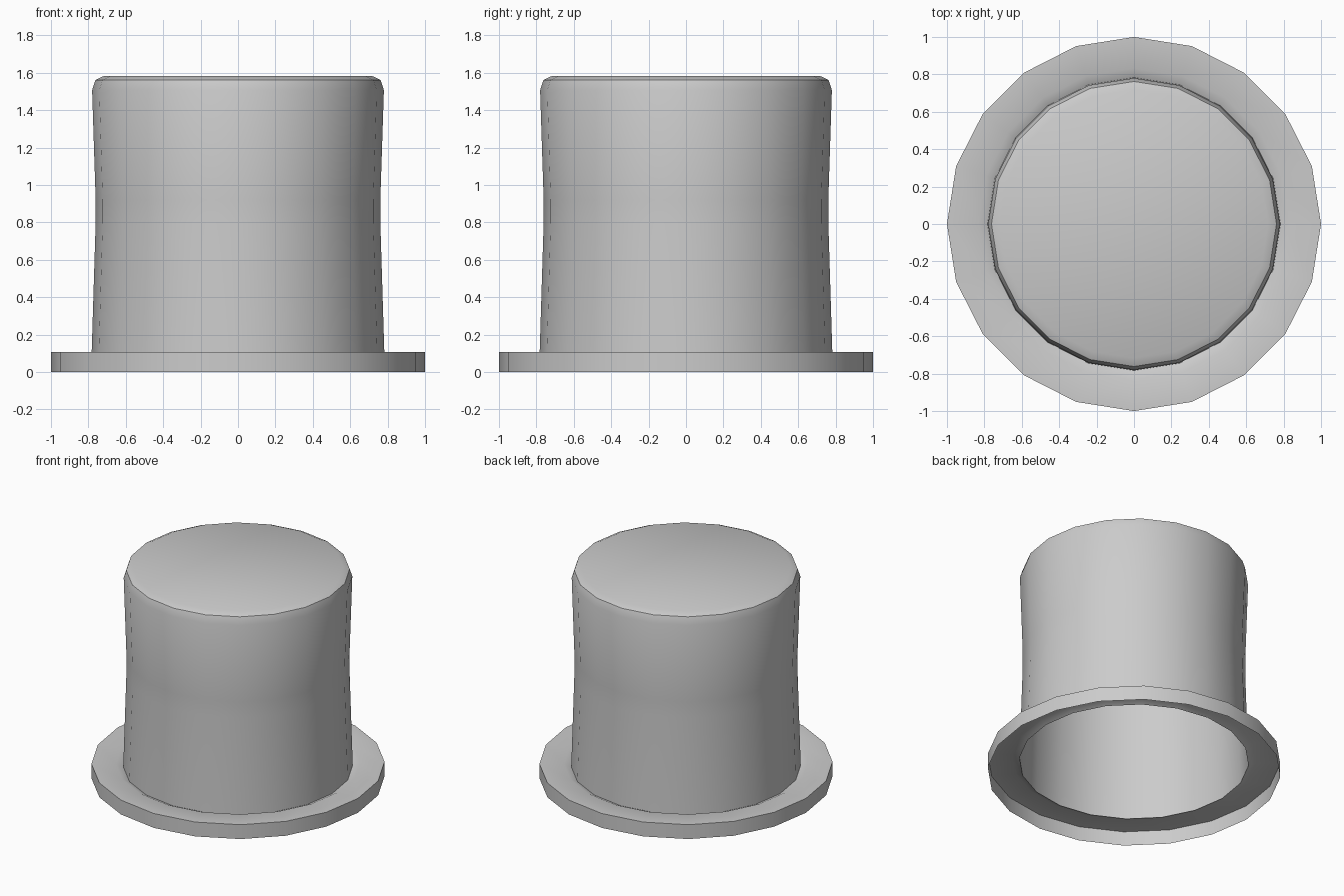
import bpy, bmesh, math

if "Cube" in bpy.data.objects:
    bpy.data.objects.remove(bpy.data.objects["Cube"])

SIDES = 20

# Profile (radius, height): open brim edge, brim top, groove, waisted crown, bevelled rim
profile = [(1.0, 0.0), (1.0, 0.108), (0.832, 0.108), (0.783, 0.085),
           (0.761, 0.80), (0.761, 0.92), (0.780, 1.507), (0.762, 1.562), (0.717, 1.583)]

bm = bmesh.new()


def ring(radius, z):
    return [bm.verts.new((radius * math.cos(2 * math.pi * i / SIDES),
                          radius * math.sin(2 * math.pi * i / SIDES), z))
            for i in range(SIDES)]


# Hat shell, open underneath
rings = [ring(r, z) for r, z in profile]
for a, b in zip(rings, rings[1:]):
    for i in range(SIDES):
        j = (i + 1) % SIDES
        bm.faces.new((a[i], a[j], b[j], b[i]))

# Flat top
bm.faces.new(rings[-1])

mesh = bpy.data.meshes.new("top_hat")
bm.to_mesh(mesh)
bm.free()
hat = bpy.data.objects.new("top_hat", mesh)
bpy.context.collection.objects.link(hat)

# Smooth walls, sharp brim and rim edges
bpy.context.view_layer.objects.active = hat
hat.select_set(True)
bpy.ops.object.shade_smooth_by_angle(angle=math.radians(30))
